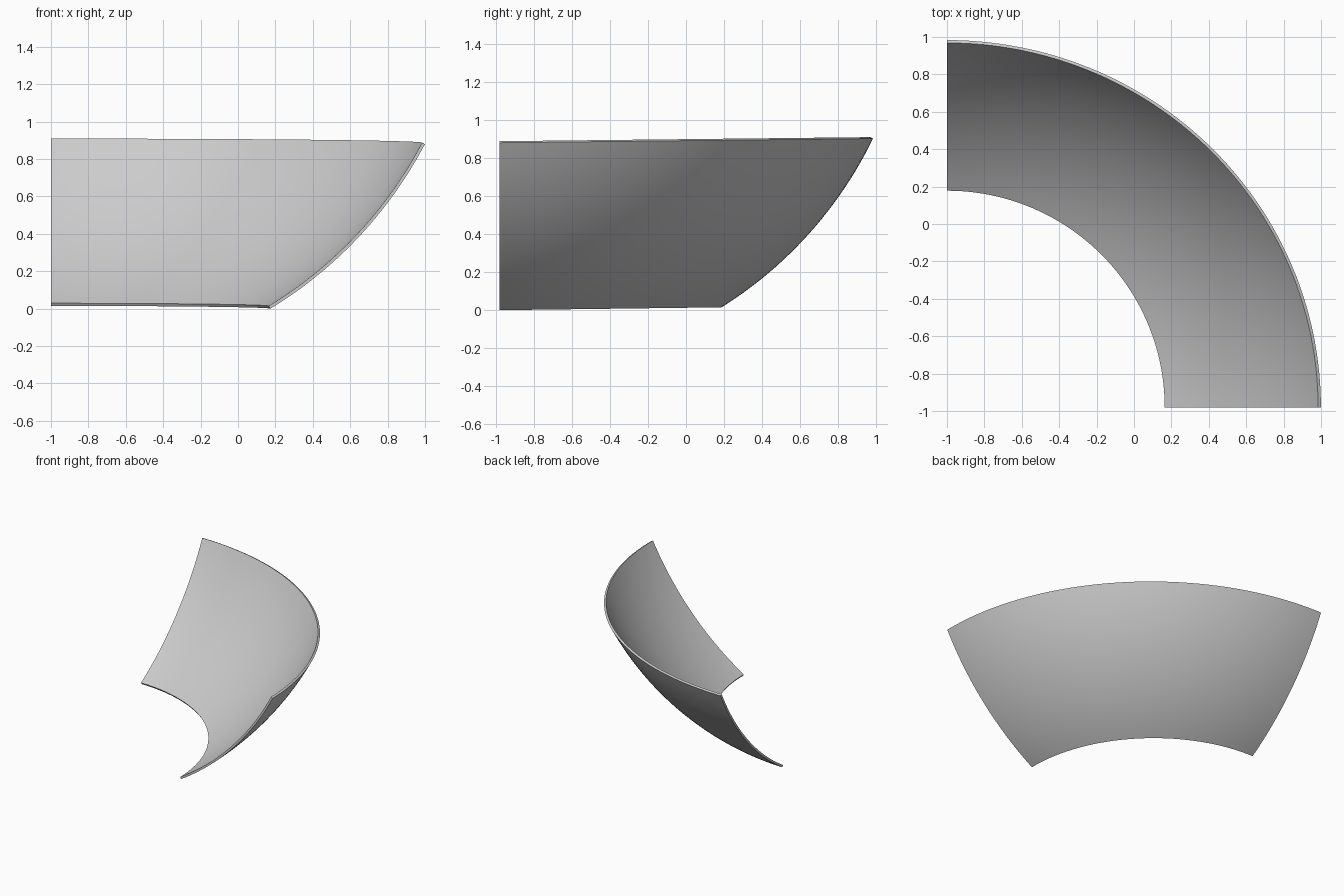
import bpy
import bmesh
from math import sin, cos, radians

cube = bpy.data.objects.get("Cube")
if cube:
    bpy.data.objects.remove(cube, do_unlink=True)

# Plain grey material
grey = bpy.data.materials.new("light_grey")
grey.use_nodes = True
colour = (0.6, 0.6, 0.6, 1.0)
grey.diffuse_color = colour
grey.node_tree.nodes["Principled BSDF"].inputs["Base Color"].default_value = colour

# Spherical band: quarter turn about a vertical axis, slightly tilted
RADIUS, CENTRE_Z = 2.258, 1.929
LOW, HIGH = radians(31.3), radians(62.3)
TURNS, ROWS = 64, 24
THICKNESS = 0.017


def shell_point(turn, t):
    """Point at a turn angle and a height fraction t from lower to upper rim."""
    polar = LOW + (HIGH - LOW) * t
    r = RADIUS * sin(polar)
    z = CENTRE_Z - RADIUS * cos(polar)
    squash = 0.995 - 0.013 * t
    lift = 0.015 + 0.007 * t
    return (-1 + r * cos(turn),
            -0.98 + r * sin(turn) * squash,
            z + lift * sin(turn))


bm = bmesh.new()
grid = [[bm.verts.new(shell_point(radians(90) * i / TURNS, j / ROWS))
         for j in range(ROWS + 1)] for i in range(TURNS + 1)]
for i in range(TURNS):
    for j in range(ROWS):
        bm.faces.new((grid[i][j], grid[i + 1][j],
                      grid[i + 1][j + 1], grid[i][j + 1]))
mesh = bpy.data.meshes.new("curved_shell_panel")
bm.to_mesh(mesh)
bm.free()
mesh.materials.append(grey)

panel = bpy.data.objects.new("curved_shell_panel", mesh)
bpy.context.collection.objects.link(panel)

# Wall thickness toward the inside, then smooth faces with crisp rims
solid = panel.modifiers.new("wall", 'SOLIDIFY')
solid.thickness = THICKNESS
solid.offset = -1
bpy.ops.object.select_all(action='DESELECT')
panel.select_set(True)
bpy.context.view_layer.objects.active = panel
bpy.ops.object.modifier_apply(modifier=solid.name)
bpy.ops.object.shade_smooth_by_angle(angle=radians(30))
